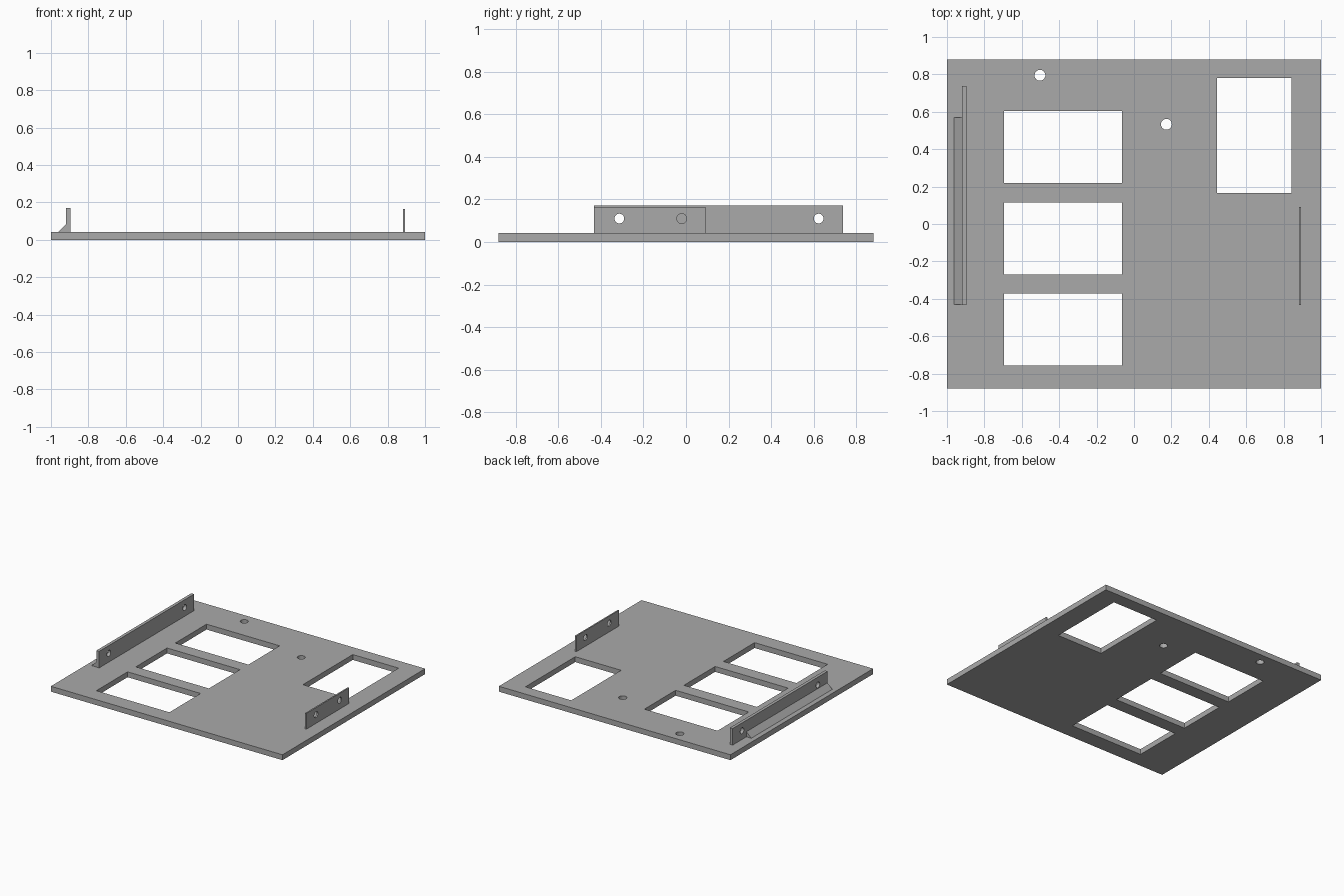
import bpy, bmesh, math
from mathutils import Matrix, Vector

cube = bpy.data.objects.get("Cube")
if cube:
    bpy.data.objects.remove(cube)

grey = bpy.data.materials.new("plain_grey")
grey.use_nodes = True
grey.diffuse_color = (0.4, 0.4, 0.4, 1)
grey.node_tree.nodes["Principled BSDF"].inputs["Base Color"].default_value = (0.4, 0.4, 0.4, 1)

THICK = 0.042      # base plate thickness
HOLE_Z = 0.11      # height of the wall screw holes


def make_object(name, bm):
    bmesh.ops.recalc_face_normals(bm, faces=bm.faces)
    mesh = bpy.data.meshes.new(name)
    bm.to_mesh(mesh)
    bm.free()
    mesh.materials.append(grey)
    obj = bpy.data.objects.new(name, mesh)
    bpy.context.collection.objects.link(obj)
    return obj


def add_box(bm, x, y, z):
    size = Vector((x[1] - x[0], y[1] - y[0], z[1] - z[0]))
    mid = Vector((x[0] + x[1], y[0] + y[1], z[0] + z[1])) / 2
    bmesh.ops.create_cube(bm, size=1, matrix=Matrix.Translation(mid) @ Matrix.Diagonal(size.to_4d()))


def add_rod(bm, centre, radius, axis):
    turn = Matrix.Rotation(math.pi / 2, 4, "Y") if axis == "X" else Matrix()
    bmesh.ops.create_cone(bm, cap_ends=True, segments=32, radius1=radius, radius2=radius,
                          depth=0.2, matrix=Matrix.Translation(centre) @ turn)


def cut(obj, cutter_bm):
    # subtract the cutter, bake the result, then drop the cutter
    cutter = make_object("cutter", cutter_bm)
    cutter.hide_render = True
    mod = obj.modifiers.new("openings", "BOOLEAN")
    mod.operation, mod.solver, mod.object = "DIFFERENCE", "EXACT", cutter
    graph = bpy.context.evaluated_depsgraph_get()
    baked = bpy.data.meshes.new_from_object(obj.evaluated_get(graph))
    obj.modifiers.clear()
    obj.data = baked
    bpy.data.objects.remove(cutter)


def wall(name, x, y, top, hole_ys):
    bm = bmesh.new()
    add_box(bm, x, y, (THICK, top))
    obj = make_object(name, bm)
    holes = bmesh.new()
    for hy in hole_ys:
        add_rod(holes, (sum(x) / 2, hy, HOLE_Z), 0.023, "X")
    cut(obj, holes)


# base plate with rectangular windows and two round holes
bm = bmesh.new()
add_box(bm, (-1, 1), (-0.88, 0.88), (0, THICK))
base = make_object("base_plate", bm)
openings = bmesh.new()
for i in range(3):
    y = -0.756 + i * 0.487
    add_box(openings, (-0.694, -0.063), (y, y + 0.385), (-0.1, 0.1))
add_box(openings, (0.445, 0.841), (0.165, 0.78), (-0.1, 0.1))
for x, y in ((-0.503, 0.795), (0.173, 0.533)):
    add_rod(openings, (x, y, 0), 0.029, "Z")
cut(base, openings)

# upright mounting walls
wall("right_wall", (-0.92, -0.896), (-0.433, 0.738), 0.171, (-0.313, 0.623))
wall("left_wall", (0.882, 0.893), (-0.433, 0.092), 0.165, (-0.313, -0.02))

# triangular brace along the foot of the long wall
bm = bmesh.new()
profile = [bm.verts.new((x, -0.431, z)) for x, z in ((-0.962, THICK), (-0.92, THICK), (-0.92, 0.082))]
face = bm.faces.new(profile)
ext = bmesh.ops.extrude_face_region(bm, geom=[face])
bmesh.ops.translate(bm, vec=(0, 1.0, 0), verts=[v for v in ext["geom"] if isinstance(v, bmesh.types.BMVert)])
make_object("wall_brace", bm)
